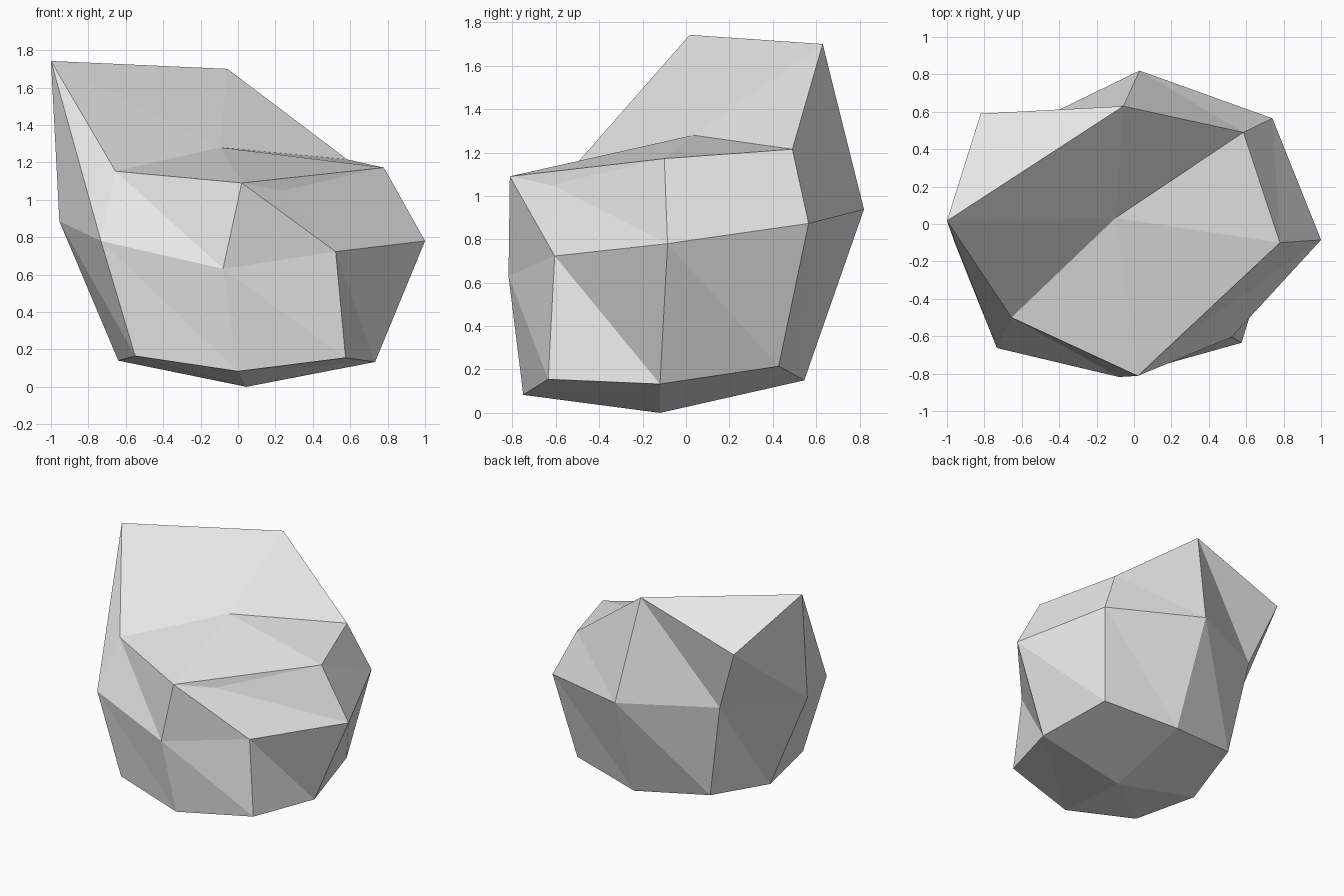
import bpy, bmesh

if "Cube" in bpy.data.objects:
    bpy.data.objects.remove(bpy.data.objects["Cube"])

# Faceted boulder: three irregular eight-point rings closed by a pole at each end.
# Each ring runs front-left, front, front-right, right, back-right, back, back-left, left.
LOWER = [(-.55, -.635, .165), (0, -.75, .083), (.575, -.635, .155), (.733, -.12, .133),
         (.625, .427, .215), (.06, .545, .15), (-.505, .427, .222), (-.64, -.107, .14)]
MIDDLE = [(-.733, -.663, .78), (-.08, -.818, .631), (.522, -.605, .723), (1.0, -.085, .78),
          (.74, .565, .873), (.03, .82, .938), (-.635, .497, .955), (-.955, -.11, .885)]
UPPER = [(-.655, -.50, 1.153), (.02, -.812, 1.09), (.24, -.62, 1.05), (.78, -.10, 1.172),
         (.585, .49, 1.215), (-.057, .63, 1.70), (-.82, .59, 1.447), (-1.0, .017, 1.742)]
BASE_POLE = (.045, -.12, 0)
TOP_POLE = (-.098, .033, 1.28)

bm = bmesh.new()
rings = [[bm.verts.new(p) for p in ring] for ring in (LOWER, MIDDLE, UPPER)]


def split_quad(a, b, c, d):
    """Two triangles meeting along the diagonal a-c."""
    bm.faces.new((a, b, c))
    bm.faces.new((a, c, d))


# Side facets between neighbouring rings
for low, high in zip(rings, rings[1:]):
    for i in range(8):
        j = (i + 1) % 8
        split_quad(high[i], low[i], low[j], high[j])

# Four facets around each pole, all creased in the same direction
for pole, ring in ((BASE_POLE, rings[0]), (TOP_POLE, rings[2])):
    centre = bm.verts.new(pole)
    for i in range(1, 8, 2):
        start, corner, end = ring[i], ring[(i + 1) % 8], ring[(i + 2) % 8]
        if i in (1, 5):
            split_quad(start, corner, end, centre)
        else:
            split_quad(centre, start, corner, end)

bmesh.ops.recalc_face_normals(bm, faces=bm.faces[:])
mesh = bpy.data.meshes.new("boulder")
bm.to_mesh(mesh)
bm.free()

# Plain pale stone colour
stone = bpy.data.materials.new("pale_grey_stone")
stone.diffuse_color = (.8, .8, .8, 1)
stone.use_nodes = True
stone.node_tree.nodes["Principled BSDF"].inputs["Base Color"].default_value = stone.diffuse_color
mesh.materials.append(stone)
boulder = bpy.data.objects.new("boulder", mesh)
bpy.context.collection.objects.link(boulder)
